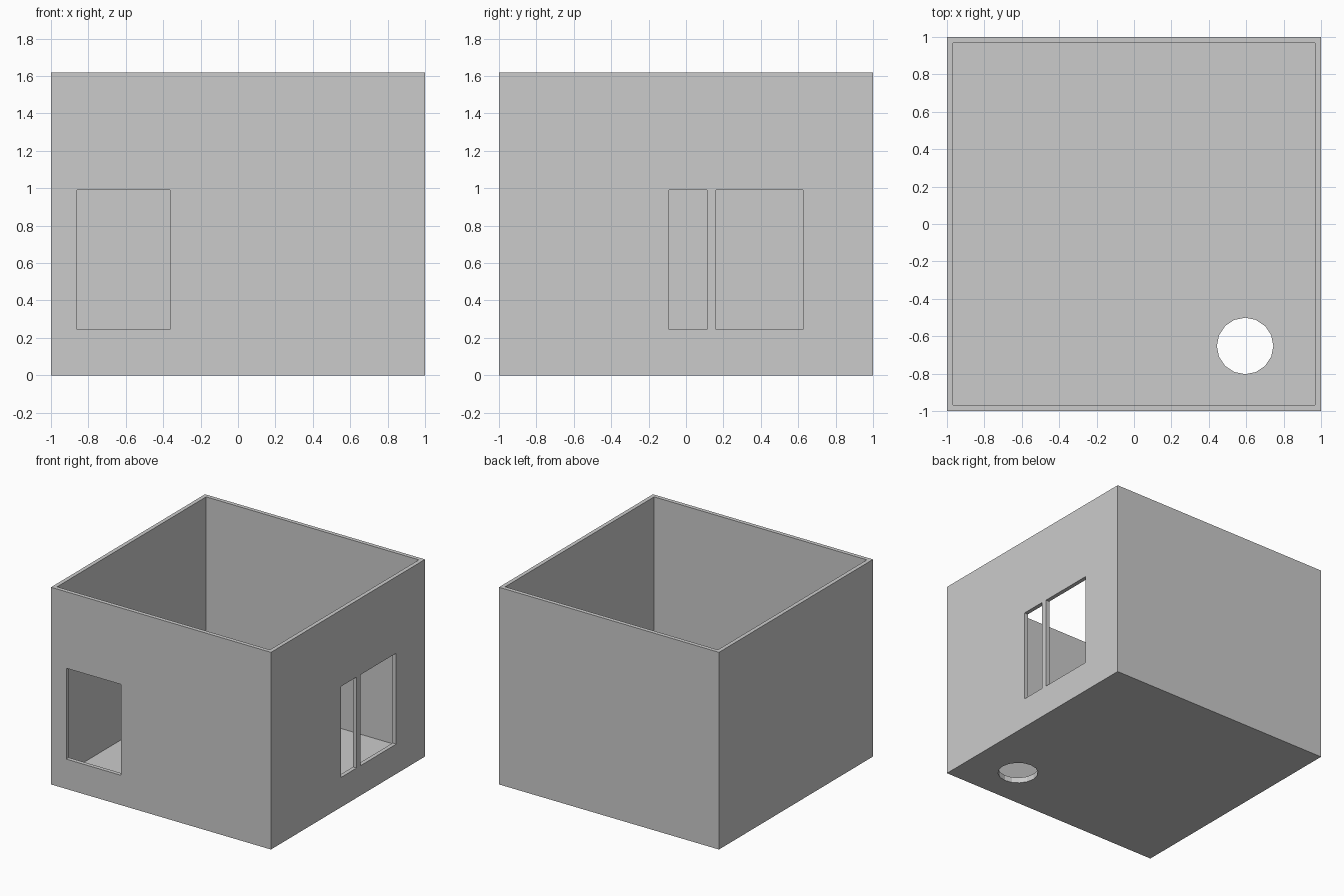
import bpy

if "Cube" in bpy.data.objects:
    bpy.data.objects.remove(bpy.data.objects["Cube"])

HEIGHT, WALL, FLOOR = 1.62, 0.033, 0.045


def box(name, x, y, z):
    """Box from (min, max) ranges on each axis."""
    bpy.ops.mesh.primitive_cube_add(size=1, location=[sum(r) / 2 for r in (x, y, z)])
    ob = bpy.context.object
    ob.name = name
    ob.scale = [r[1] - r[0] for r in (x, y, z)]
    bpy.ops.object.transform_apply(location=False, rotation=False, scale=True)
    return ob


def cut(target, cutter):
    """Subtract the cutter, apply it and remove the helper."""
    cutter.hide_render = True
    mod = target.modifiers.new(cutter.name, 'BOOLEAN')
    mod.operation = 'DIFFERENCE'
    mod.solver = 'EXACT'
    mod.object = cutter
    bpy.context.view_layer.objects.active = target
    bpy.ops.object.modifier_apply(modifier=mod.name)
    bpy.data.objects.remove(cutter, do_unlink=True)


# Open-topped room: four walls and a floor
room = box("room_shell", (-1, 1), (-1, 1), (0, HEIGHT))
inner = (-1 + WALL, 1 - WALL)
cut(room, box("interior", inner, inner, (FLOOR, HEIGHT + 0.5)))

# Window openings: one in the front wall, a pair in the right wall
sill_head = (0.245, 0.992)
cut(room, box("front_window", (-0.861, -0.364), (-1.2, -0.9), sill_head))
for name, span in (("narrow_window", (-0.09, 0.112)), ("wide_window", (0.16, 0.626))):
    cut(room, box(name, (0.9, 1.2), span, sill_head))

# Round hole through the floor
bpy.ops.mesh.primitive_cylinder_add(vertices=16, radius=0.151, depth=0.4,
                                    location=(0.594, -0.652, 0))
bpy.context.object.name = "floor_hole"
cut(room, bpy.context.object)
